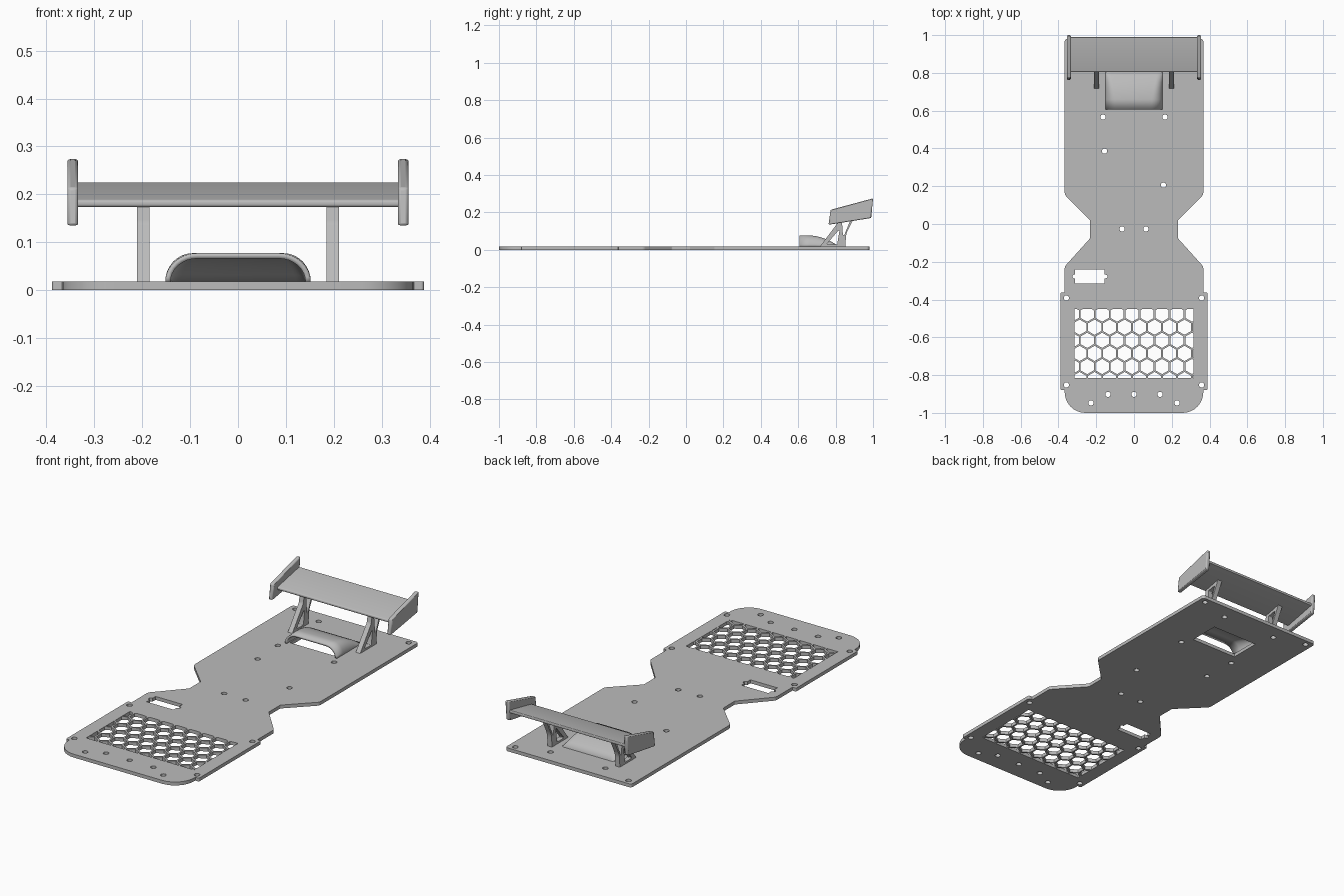
import bpy, bmesh, math
from mathutils import Vector, Matrix

old = bpy.data.objects.get("Cube")
if old:
    bpy.data.objects.remove(old, do_unlink=True)

grey = bpy.data.materials.new("plain grey")
grey.use_nodes = True
COLOR = (0.5, 0.5, 0.5, 1)
grey.diffuse_color = COLOR
grey.node_tree.nodes["Principled BSDF"].inputs["Base Color"].default_value = COLOR

THICK = 0.018
SIDEWAYS = Matrix(((0, 0, 1, 0), (1, 0, 0, 0), (0, 1, 0, 0), (0, 0, 0, 1)))


def finish(name, bm, bevel=0, smooth=True):
    """Turn a bmesh into a shaded object."""
    bmesh.ops.remove_doubles(bm, verts=bm.verts, dist=1e-5)
    bmesh.ops.recalc_face_normals(bm, faces=bm.faces)
    mesh = bpy.data.meshes.new(name)
    bm.to_mesh(mesh)
    bm.free()
    mesh.materials.clear()
    mesh.materials.append(grey)
    for p in mesh.polygons:
        p.material_index = 0
    obj = bpy.data.objects.new(name, mesh)
    bpy.context.collection.objects.link(obj)
    if bevel:
        mod = obj.modifiers.new("edge", "BEVEL")
        mod.width, mod.segments = bevel, 2
    if smooth:
        bpy.ops.object.select_all(action="DESELECT")
        obj.select_set(True)
        bpy.context.view_layer.objects.active = obj
        bpy.ops.object.shade_smooth_by_angle(angle=math.radians(30))
    return obj


def slab(name, loops, depth, matrix, **kw):
    """Extrude a filled outline; every loop after the first is a hole."""
    curve = bpy.data.curves.new(name, "CURVE")
    curve.dimensions, curve.fill_mode, curve.extrude = "2D", "BOTH", depth / 2
    for loop in loops:
        sp = curve.splines.new("POLY")
        sp.points.add(len(loop) - 1)
        for p, co in zip(sp.points, loop):
            p.co = (co[0], co[1], 0, 1)
        sp.use_cyclic_u = True
    temp = bpy.data.objects.new(name, curve)
    bpy.context.collection.objects.link(temp)
    dg = bpy.context.evaluated_depsgraph_get()
    mesh = bpy.data.meshes.new_from_object(temp.evaluated_get(dg))
    bpy.data.objects.remove(temp)
    bm = bmesh.new()
    bm.from_mesh(mesh)
    bpy.data.meshes.remove(mesh)
    bm.transform(matrix)
    return finish(name, bm, **kw)


def fillet(points, steps=8):
    """Round each (x, y, radius) corner, using a tangent arc."""
    out = []
    for i, (x, y, r) in enumerate(points):
        p = Vector((x, y))
        if not r:
            out.append(p)
            continue
        a = (Vector(points[i - 1][:2]) - p).normalized()
        b = (Vector(points[(i + 1) % len(points)][:2]) - p).normalized()
        half = a.angle(b) / 2
        mid = p + (a + b).normalized() * r / math.sin(half)
        start, end = p + a * r / math.tan(half) - mid, p + b * r / math.tan(half) - mid
        sweep = start.angle_signed(end)
        for k in range(steps + 1):
            out.append(mid + Matrix.Rotation(-sweep * k / steps, 2) @ start)
    return out


def circle(x, y, r, n=20, turn=0.0):
    return [Vector((x + r * math.cos(turn + math.tau * k / n),
                    y + r * math.sin(turn + math.tau * k / n))) for k in range(n)]


def clip(poly, axis, limit, sign):
    """Keep the part of a polygon on one side of an axis-aligned line."""
    out = []
    for i, q in enumerate(poly):
        p = poly[i - 1]
        dp, dq = (p[axis] - limit) * sign, (q[axis] - limit) * sign
        if dp * dq < 0:
            out.append(p.lerp(q, dp / (dp - dq)))
        if dq >= 0:
            out.append(q)
    return out


# Chassis outline: right half, mirrored
half = [(0.367, 0.98, 0.015), (0.367, 0.155, 0.03), (0.232, 0.02, 0.01),
        (0.232, -0.075, 0.01), (0.367, -0.225, 0.03), (0.367, -0.362, 0),
        (0.388, -0.362, 0.006), (0.388, -0.88, 0.006), (0.367, -0.88, 0),
        (0.367, -1.0, 0.11)]
outline = fillet(half + [(-x, y, r) for x, y, r in reversed(half)])
loops = [outline]

# Screw holes
pairs = [(0.164, 0.566), (0.063, -0.026), (0.358, -0.392), (0.358, -0.852),
         (0.228, -0.947), (0.138, -0.902), (0.33, 0.95), (0.16, 0.9)]
spots = [(s * x, y) for x, y in pairs for s in (-1, 1)]
spots += [(-0.156, 0.386), (0.156, 0.206), (0, -0.902)]
loops += [circle(x, y, 0.014) for x, y in spots]

# Servo slot with a half-round notch at each end
slot = []
for cx, top, turn in ((-0.155, 1, -1), (-0.312, -1, 1)):
    slot.append((cx, -0.278 + 0.037 * top))
    for k in range(7):
        a = math.pi * (k / 6 - 0.5)
        slot.append((cx - turn * 0.015 * math.cos(a), -0.278 - top * 0.011 * math.sin(a)))
    slot.append((cx, -0.278 - 0.037 * top))
loops.append(slot)

# Opening beneath the scoop
loops.append([(-0.135, 0.625), (0.135, 0.625), (0.135, 0.79), (-0.135, 0.79)])

# Honeycomb window
PITCH = 0.0793
WIN = ((0, -0.315, 1), (0, 0.315, -1), (1, -0.815, 1), (1, -0.45, -1))
for row in range(6):
    for col in range(-1, 9):
        cx = -0.248 + PITCH * (col - 0.5 * (row % 2))
        cell = circle(cx, -0.477 - row * PITCH * 0.875, 0.0405, 6, math.pi / 6)
        for axis, limit, sign in WIN:
            cell = clip(cell, axis, limit, sign)
        if len(cell) > 2:
            size = [max(p[i] for p in cell) - min(p[i] for p in cell) for i in (0, 1)]
            if min(size) > 0.003:
                loops.append(cell)

slab("chassis_plate", loops, THICK, Matrix.Translation((0, 0, THICK / 2)))

# Air scoop: arched section lofted rearward while it sinks into the plate
bm = bmesh.new()
stations = [(0.607, 0.06), (0.66, 0.06), (0.69, 0.057), (0.72, 0.05), (0.75, 0.04),
            (0.78, 0.025), (0.82, 0.001)]
rows = []
for y, h in stations:
    t = (y - 0.607) / 0.213
    flat = 0.085 + 0.04 * t
    arch = [(flat + (0.152 - flat) * math.cos(a), h * math.sin(a))
            for a in (math.pi / 2 * k / 8 for k in range(9))]
    arch += [(-x, z) for x, z in reversed(arch)]
    rows.append([bm.verts.new((x, y, THICK - 0.001 + z)) for x, z in arch])
for r0, r1 in zip(rows, rows[1:]):
    for i in range(len(r0) - 1):
        bm.faces.new((r0[i], r0[i + 1], r1[i + 1], r1[i]))
scoop = finish("air_scoop", bm)
# Wall thickness goes inward, whichever way the open shell's normals came out
shell = scoop.modifiers.new("wall", "SOLIDIFY")
shell.thickness = 0.011
top = max(scoop.data.polygons, key=lambda p: p.center.z)
shell.offset = -1 if top.normal.z > 0 else 1

# Wing blade
blade = fillet([(0.805, 0.172, 0.006), (0.99, 0.211, 0.003),
                (0.99, 0.226, 0.004), (0.805, 0.188, 0.007)], 5)
slab("wing_blade", [blade], 0.68, SIDEWAYS)

# End plates and braced struts, one of each per side
end = [(0.762, 0.134), (0.99, 0.17), (1.0, 0.275), (0.773, 0.214)]
strut = fillet([(0.715, 0.016, 0), (0.852, 0.016, 0), (0.856, 0.085, 0.1),
                (0.91, 0.195, 0), (0.815, 0.178, 0), (0.808, 0.14, 0.03)])
front_gap = fillet([(0.75, 0.028, 0.004), (0.808, 0.028, 0.004), (0.822, 0.112, 0.004)], 4)
upper_gap = fillet([(0.84, 0.065, 0.004), (0.885, 0.172, 0.004), (0.833, 0.162, 0.004)], 4)
for side, s in (("left", 1), ("right", -1)):
    slab(side + "_end_plate", [end], 0.022,
         Matrix.Translation((s * 0.345, 0, 0)) @ SIDEWAYS, bevel=0.006)
    slab(side + "_wing_strut", [strut, front_gap, upper_gap], 0.026,
         Matrix.Translation((s * 0.198, 0, 0)) @ SIDEWAYS)
